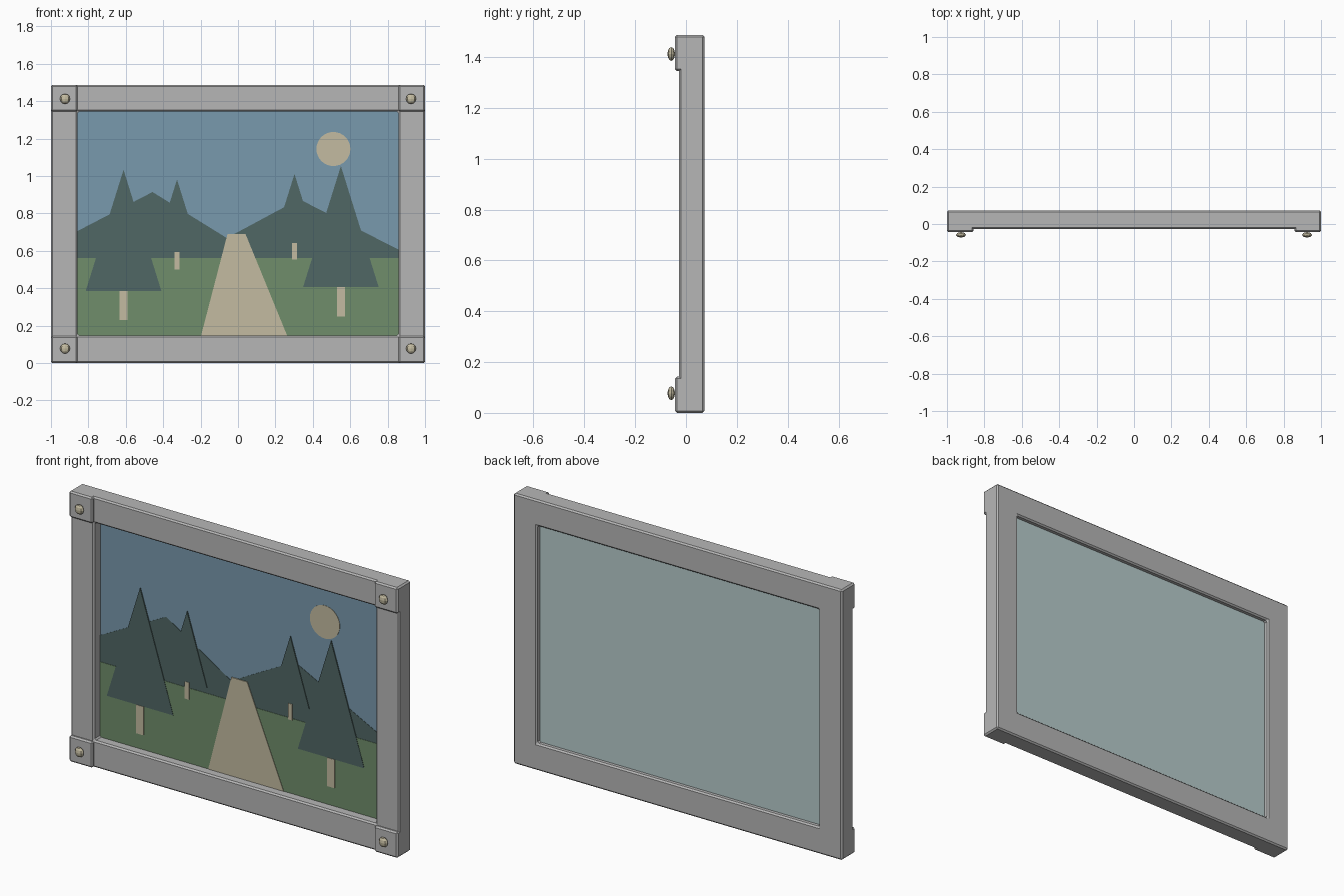
import bpy, bmesh, math

cube = bpy.data.objects.get("Cube")
if cube:
    bpy.data.objects.remove(cube, do_unlink=True)


def material(name, r, g, b):
    m = bpy.data.materials.new(name)
    m.use_nodes = True
    m.diffuse_color = (r, g, b, 1)
    m.node_tree.nodes["Principled BSDF"].inputs["Base Color"].default_value = (r, g, b, 1)
    return m


GREY = material("frame grey", 0.47, 0.47, 0.47)
SKY = material("sky blue", 0.19, 0.32, 0.42)
PINE = material("dark pine", 0.08, 0.135, 0.13)
GRASS = material("grass green", 0.16, 0.27, 0.147)
TAN = material("pale tan", 0.55, 0.5, 0.355)
BACK = material("pale teal backing", 0.48, 0.61, 0.605)

W, H = 1.0, 1.487            # outer half width and height
IN, LOW, TOP = 0.857, 0.148, 1.344   # opening
FRONT, REAR = -0.028, 0.073
CORNER = 0.143


def finish(name, bm, mat, bevel=0):
    bmesh.ops.recalc_face_normals(bm, faces=bm.faces)
    mesh = bpy.data.meshes.new(name)
    bm.to_mesh(mesh)
    bm.free()
    mesh.materials.append(mat)
    ob = bpy.data.objects.new(name, mesh)
    bpy.context.scene.collection.objects.link(ob)
    if bevel:
        mod = ob.modifiers.new("edge bevel", "BEVEL")
        mod.width = bevel
        mod.segments = 1
        mod.limit_method = "ANGLE"
    return ob


def slab(name, outlines, y0, y1, mat, bevel=0):
    """Extrude joined x-z outlines from y0 back to y1."""
    bm = bmesh.new()
    for pts in outlines:
        bm.faces.new([bm.verts.new((x, y0, z)) for x, z in pts])
    bmesh.ops.remove_doubles(bm, verts=bm.verts, dist=1e-5)
    geo = bmesh.ops.extrude_face_region(bm, geom=bm.faces[:], use_keep_orig=True)
    moved = [v for v in geo["geom"] if isinstance(v, bmesh.types.BMVert)]
    bmesh.ops.translate(bm, verts=moved, vec=(0, y1 - y0, 0))
    return finish(name, bm, mat, bevel)


def rect(x0, x1, z0, z1):
    return [(x0, z0), (x1, z0), (x1, z1), (x0, z1)]


# Frame ring
outer, inner = rect(-W, W, 0, H), rect(-IN, IN, LOW, TOP)
ring = [[outer[i], outer[(i + 1) % 4], inner[(i + 1) % 4], inner[i]] for i in range(4)]
slab("frame", ring, FRONT, REAR, GREY, 0.008)

# Raised corner blocks with studs
for side, sx in (("right", -1), ("left", 1)):
    for level, z0 in (("lower", 0), ("upper", H - CORNER)):
        x0, x1 = sorted((sx * W, sx * (W - CORNER)))
        slab(f"{level}_{side}_corner", [rect(x0, x1, z0, z0 + CORNER)], -0.043, 0, GREY, 0.008)
        bm = bmesh.new()
        bmesh.ops.create_uvsphere(bm, u_segments=8, v_segments=6, radius=0.027)
        bmesh.ops.scale(bm, verts=bm.verts, vec=(1, 0.55, 1))
        stud_z = 0.077 if z0 == 0 else H - 0.075
        bmesh.ops.translate(bm, verts=bm.verts, vec=(sx * 0.925, -0.058, stud_z))
        finish(f"{level}_{side}_stud", bm, TAN)

# Backing board and painted layers
slab("backing", [rect(-IN, IN, LOW, TOP)], 0.03, 0.047, BACK)


def layer(name, pts, level, mat):
    slab(name, [pts], 0.028 - 0.002 * level, 0.03, mat)


layer("sky", rect(-IN, IN, LOW, TOP), 0, SKY)
sun = [(0.51 + 0.091 * math.cos(a * math.pi / 16), 1.144 + 0.091 * math.sin(a * math.pi / 16))
       for a in range(32)]
layer("sun", sun, 1, TAN)
layer("hills", [(-IN, 0.55), (IN, 0.55), (IN, 0.607), (0.327, 0.876), (-0.06, 0.668),
                (-0.457, 0.914), (-IN, 0.706)], 1, PINE)
layer("grass", rect(-IN, IN, LOW, 0.561), 2, GRASS)
layer("path", [(-0.197, LOW), (0.262, LOW), (0.04, 0.69), (-0.056, 0.69)], 3, TAN)

# Pine trees: position, foliage base, size
for i, (x, z, s) in enumerate([(-0.612, 0.386, 1), (0.55, 0.406, 1),
                               (-0.326, 0.593, 0.6), (0.302, 0.642, 0.57)], 1):
    layer(f"tree_foliage_{i}", [(x - 0.202 * s, z), (x + 0.202 * s, z), (x, z + 0.647 * s)], 3, PINE)
    layer(f"tree_trunk_{i}", rect(x - 0.022 * s, x + 0.022 * s, z - 0.157 * s, z), 4, TAN)
